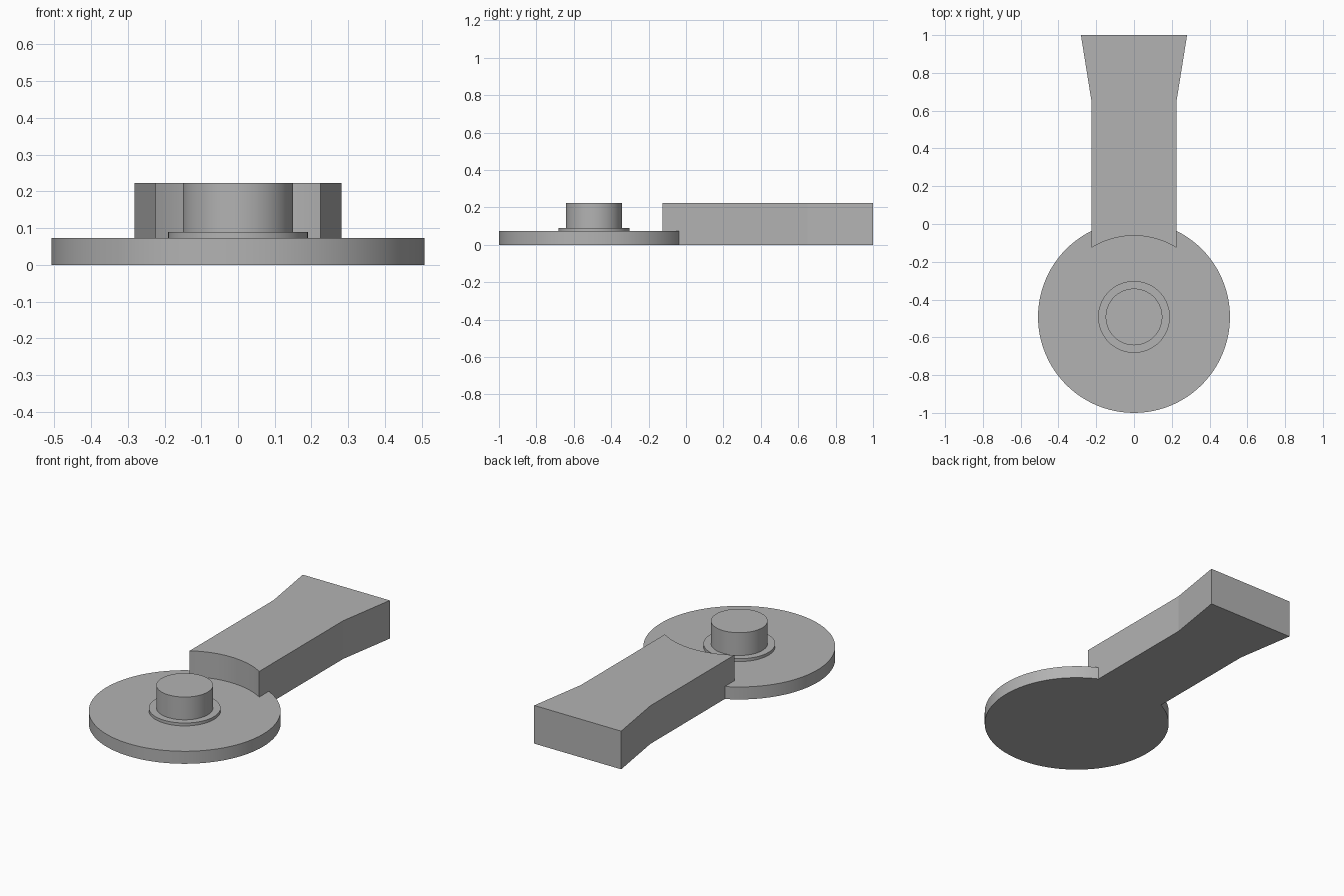
import bpy
import bmesh
from math import sin, cos, asin, radians, tau

cube = bpy.data.objects.get("Cube")
if cube:
    bpy.data.objects.remove(cube, do_unlink=True)

CENTRE_Y = -0.492
DISC_R, DISC_TOP = 0.508, 0.073
COLLAR_R, COLLAR_TOP = 0.19, 0.09
BOSS_R, TOP = 0.15, 0.223
ARM_HALF, FLARE_HALF = 0.225, 0.281
SCOOP_R = 0.43

grey = bpy.data.materials.new("plain grey")
grey.use_nodes = True
grey.diffuse_color = (0.45, 0.45, 0.45, 1)
grey.node_tree.nodes["Principled BSDF"].inputs["Base Color"].default_value = (0.45, 0.45, 0.45, 1)


def prism(name, outline, z0, z1):
    """Extrude a counter-clockwise outline from z0 to z1."""
    bm = bmesh.new()
    face = bm.faces.new([bm.verts.new((x, y, z0)) for x, y in outline])
    top = bmesh.ops.extrude_face_region(bm, geom=[face], use_keep_orig=True)["geom"]
    verts = [v for v in top if isinstance(v, bmesh.types.BMVert)]
    bmesh.ops.translate(bm, verts=verts, vec=(0, 0, z1 - z0))
    bmesh.ops.recalc_face_normals(bm, faces=bm.faces)
    mesh = bpy.data.meshes.new(name)
    bm.to_mesh(mesh)
    bm.free()
    mesh.materials.append(grey)
    obj = bpy.data.objects.new(name, mesh)
    bpy.context.collection.objects.link(obj)
    return obj


def circle(radius, count=96):
    return [(radius * cos(tau * i / count), CENTRE_Y + radius * sin(tau * i / count))
            for i in range(count)]


def select_only(obj):
    bpy.ops.object.select_all(action="DESELECT")
    obj.select_set(True)
    bpy.context.view_layer.objects.active = obj


# Arm: straight sides, flared end, front scooped concentric with the disc
half_angle = asin(ARM_HALF / SCOOP_R)
steps = 20
scoop = []
for i in range(steps + 1):
    a = half_angle * (2 * i / steps - 1)
    scoop.append((SCOOP_R * sin(a), CENTRE_Y + SCOOP_R * cos(a)))
flare = [(ARM_HALF, 0.65), (FLARE_HALF, 1), (-FLARE_HALF, 1), (-ARM_HALF, 0.65)]
arm = prism("arm", scoop + flare, 0, TOP)

# Base disc, joined with the arm into one body
body = prism("disc_and_arm", circle(DISC_R), 0, DISC_TOP)
union = body.modifiers.new("join arm", "BOOLEAN")
union.operation = "UNION"
union.solver = "EXACT"
union.object = arm
select_only(body)
bpy.ops.object.modifier_apply(modifier=union.name)
bpy.data.objects.remove(arm, do_unlink=True)

# Collar and round boss in the middle of the disc
collar = prism("collar", circle(COLLAR_R), DISC_TOP, COLLAR_TOP)
boss = prism("boss", circle(BOSS_R), COLLAR_TOP, TOP)

for part in (body, collar, boss):
    select_only(part)
    bpy.ops.object.shade_smooth_by_angle(angle=radians(8))
